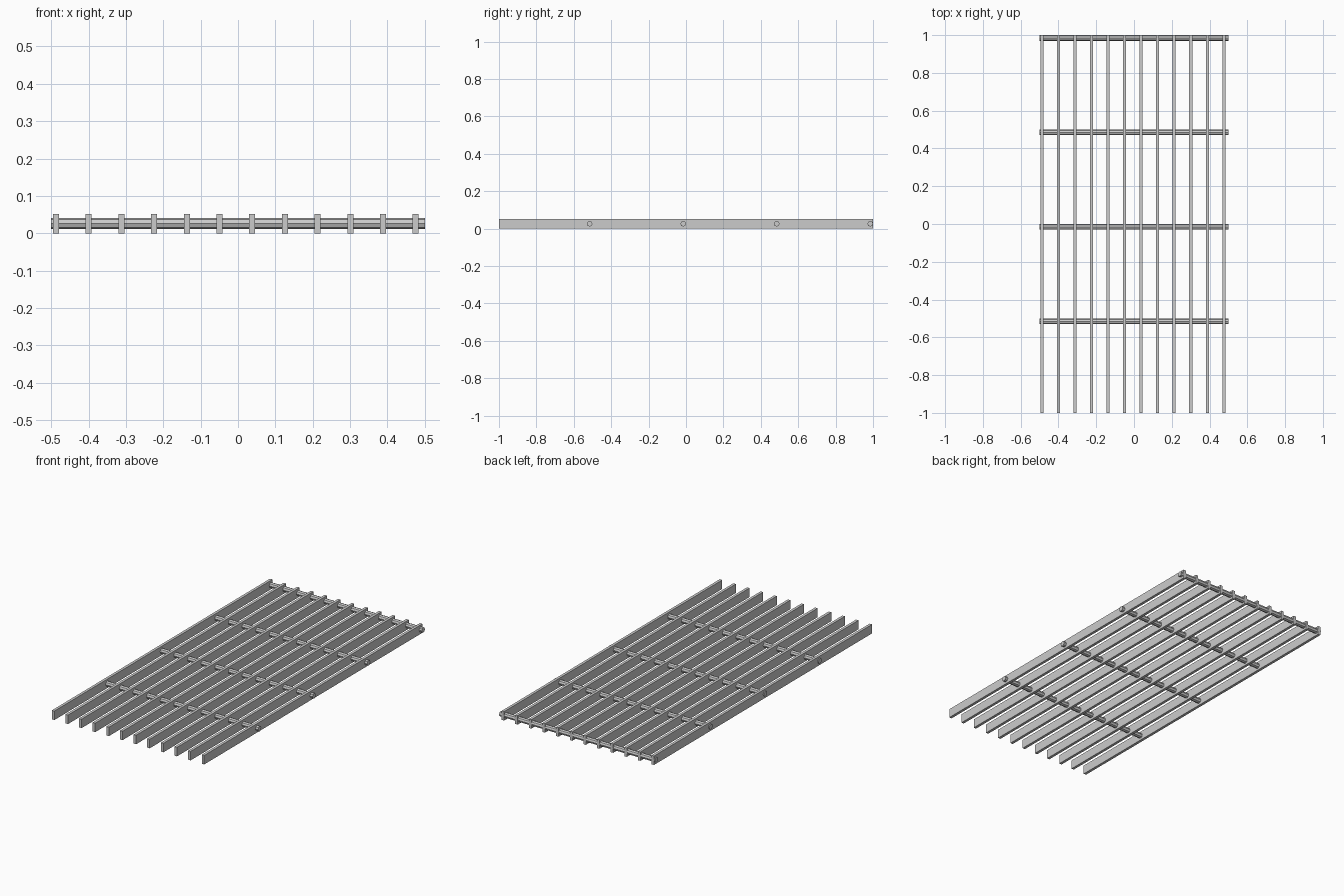
import bpy
import math

if "Cube" in bpy.data.objects:
    bpy.data.objects.remove(bpy.data.objects["Cube"])

BAR_W, BAR_H = 0.016, 0.052
ROD_R = 0.015


def add_bar(i):
    # Flat slat running front to back
    bpy.ops.mesh.primitive_cube_add(size=1, location=(-0.487 + 0.0875 * i, 0, BAR_H / 2))
    bar = bpy.context.object
    bar.name = f"grate_bar_{i + 1}"
    bar.scale = (BAR_W, 2.0, BAR_H)
    bpy.ops.object.transform_apply(location=False, rotation=False, scale=True)


def add_rod(i):
    # Low-poly cross rod threaded through all slats
    bpy.ops.mesh.primitive_cylinder_add(
        vertices=8, radius=ROD_R, depth=1.0,
        location=(0, -0.515 + 0.5 * i, BAR_H / 2),
        rotation=(0, math.pi / 2, 0))
    bpy.context.object.name = f"cross_rod_{i + 1}"


for i in range(12):
    add_bar(i)
for i in range(4):
    add_rod(i)
